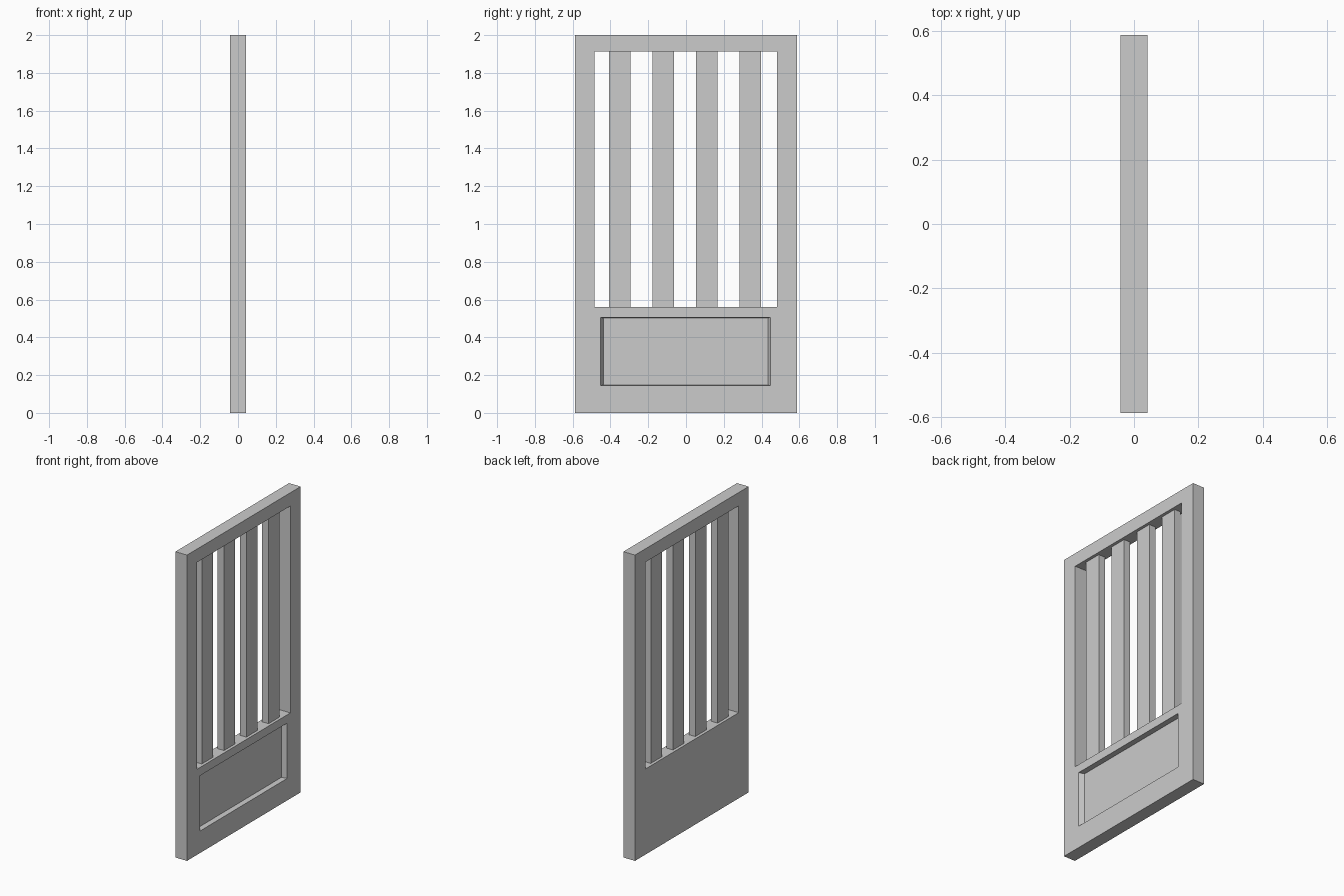
import bpy, bmesh

if "Cube" in bpy.data.objects:
    bpy.data.objects.remove(bpy.data.objects["Cube"])

HX = 0.042        # half thickness of the frame
SLAT_HX = 0.023   # half thickness of the slats


def box(name, x, y, z, y_in=None, z_in=None):
    """Box from ranges; y_in and z_in taper the low-x face."""
    bm = bmesh.new()
    y_in, z_in = y_in or y, z_in or z
    rings = []
    for px, (y0, y1), (z0, z1) in ((x[0], y_in, z_in), (x[1], y, z)):
        rings.append([bm.verts.new((px, *c)) for c in ((y0, z0), (y1, z0), (y1, z1), (y0, z1))])
    a, b = rings
    bm.faces.new(a)
    bm.faces.new(b)
    for i in range(4):
        j = (i + 1) % 4
        bm.faces.new((a[i], a[j], b[j], b[i]))
    bmesh.ops.recalc_face_normals(bm, faces=bm.faces)
    mesh = bpy.data.meshes.new(name)
    bm.to_mesh(mesh)
    bm.free()
    obj = bpy.data.objects.new(name, mesh)
    bpy.context.collection.objects.link(obj)
    return obj


def cut(target, cutter):
    cutter.hide_render = True
    mod = target.modifiers.new("cut", 'BOOLEAN')
    mod.operation = 'DIFFERENCE'
    mod.solver = 'EXACT'
    mod.object = cutter
    bpy.context.view_layer.objects.active = target
    bpy.ops.object.modifier_apply(modifier=mod.name)
    bpy.data.objects.remove(cutter)


# Outer frame with solid lower part
frame = box("door_frame", (-HX, HX), (-0.587, 0.587), (0, 2))

# Tall window opening, right through
cut(frame, box("opening_cutter", (-0.1, 0.1), (-0.485, 0.481), (0.56, 1.913)))

# Recessed lower panel on the +x side, with slightly sloping walls
cut(frame, box("panel_cutter", (0.01, HX + 0.001), (-0.454, 0.449), (0.144, 0.506),
               (-0.438, 0.433), (0.148, 0.502)))

# Four vertical slats, set back from both faces
for i in range(4):
    yc = -0.35 + i * 0.23
    box(f"slat_{i + 1}", (-SLAT_HX, SLAT_HX), (yc - 0.057, yc + 0.057), (0.56, 1.913))
